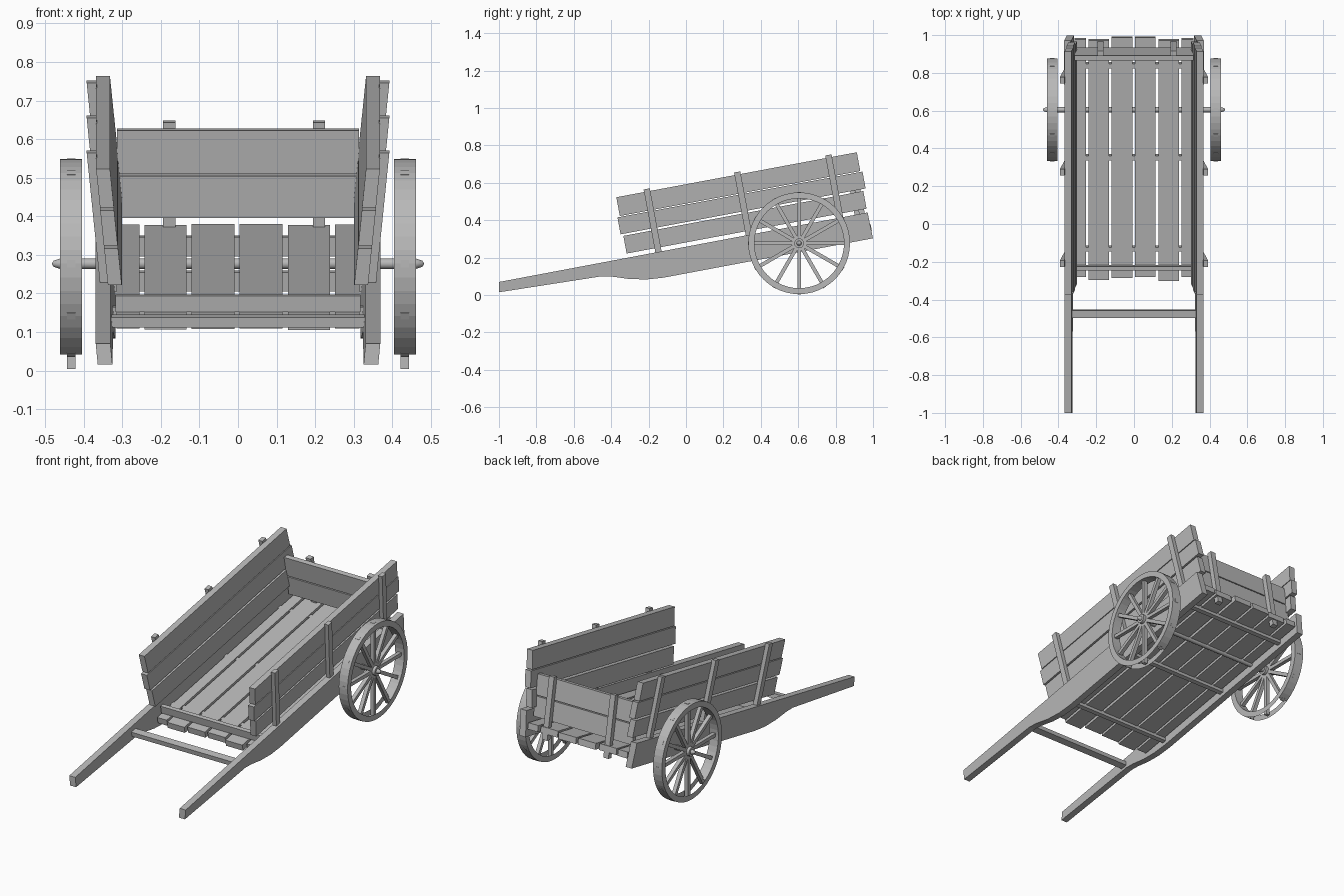
import bpy, bmesh, math
from mathutils import Matrix, Vector

cube = bpy.data.objects.get("Cube")
if cube:
    bpy.data.objects.remove(cube, do_unlink=True)

wood = bpy.data.materials.new("grey_wood")
wood.use_nodes = True
GREY = (0.48, 0.48, 0.48, 1)
wood.diffuse_color = GREY
wood.node_tree.nodes["Principled BSDF"].inputs["Base Color"].default_value = GREY

# The cart body is built level, then tipped onto its handles
TILT = Matrix.Translation((0, -1, 0.07)) @ Matrix.Rotation(math.atan(0.187), 4, 'X')
LEAN = 0.1  # outward lean of the sides
SIDES = (("left", 1), ("right", -1))


def finish(name, bm, matrix=Matrix()):
    bmesh.ops.recalc_face_normals(bm, faces=bm.faces)
    mesh = bpy.data.meshes.new(name)
    bm.to_mesh(mesh)
    bm.free()
    mesh.materials.append(wood)
    ob = bpy.data.objects.new(name, mesh)
    ob.matrix_world = matrix
    bpy.context.collection.objects.link(ob)
    return ob


def add_box(bm, x, y, z, turn=Matrix()):
    size = Matrix.Diagonal((x[1] - x[0], y[1] - y[0], z[1] - z[0], 1))
    mid = Matrix.Translation((sum(x) / 2, sum(y) / 2, sum(z) / 2))
    return bmesh.ops.create_cube(bm, size=1, matrix=turn @ mid @ size)["verts"]


def lean_and_side(bm, side):
    for v in bm.verts:
        v.co.x = side * (v.co.x + LEAN * v.co.z)


def body_box(name, x, y, z, side=0):
    bm = bmesh.new()
    add_box(bm, x, y, z)
    if side:
        lean_and_side(bm, side)
    return finish(name, bm, TILT)


# Shafts: handle at the front, deep beam under the bed
SHAFT = [(0, 0), (-0.01, -0.054), (0.546, -0.071), (0.6, -0.083), (0.69, -0.113),
         (0.78, -0.132), (0.87, -0.139), (2.008, -0.138), (2.006, 0.003)]
for label, side in SIDES:
    bm = bmesh.new()
    face = bm.faces.new([bm.verts.new((0.331, y, z)) for y, z in SHAFT])
    new = bmesh.ops.extrude_face_region(bm, geom=[face])["geom"]
    for v in new:
        if isinstance(v, bmesh.types.BMVert):
            v.co.x += 0.038
    lean_and_side(bm, side)
    finish(label + "_shaft", bm, TILT)

# Side boards and their upright stakes
BOARDS = [(0.699, 2.004, 0.024, 0.12), (0.686, 2.019, 0.131, 0.223),
          (0.700, 2.008, 0.228, 0.33)]
STAKES = (0.868, 1.36, 1.856)
for label, side in SIDES:
    for i, (y0, y1, z0, z1) in enumerate(BOARDS):
        body_box(f"{label}_side_board_{i + 1}", (0.299, 0.335), (y0, y1), (z0, z1), side)
    for i, y in enumerate(STAKES):
        body_box(f"{label}_side_stake_{i + 1}", (0.333, 0.358),
                 (y - 0.017, y + 0.017), (-0.02, 0.344), side)

# Floor slats and the joists under them
SLATS = [(-0.315, -0.255, 0.72, 2.0), (-0.242, -0.133, 0.705, 1.995),
         (-0.12, -0.009, 0.715, 2.01), (0.004, 0.115, 0.72, 2.01),
         (0.13, 0.238, 0.7, 1.995), (0.252, 0.315, 0.72, 2.0)]
for i, (x0, x1, y0, y1) in enumerate(SLATS):
    body_box(f"floor_slat_{i + 1}", (x0, x1), (y0, y1), (-0.095, -0.06))
for i, y in enumerate(STAKES):
    body_box(f"floor_joist_{i + 1}", (-0.325, 0.325), (y - 0.012, y + 0.012), (-0.115, -0.064))

# Front rail and handle crossbar
body_box("front_rail", (-0.318, 0.318), (0.763, 0.785), (-0.06, -0.017))
body_box("handle_crossbar", (-0.33, 0.33), (0.507, 0.546), (-0.053, -0.026))

# Tailgate
for i, (z0, z1) in enumerate([(-0.03, 0.08), (0.086, 0.2)]):
    body_box(f"tailgate_board_{i + 1}", (-0.314, 0.314), (1.935, 1.962), (z0, z1))
for label, x in (("right", -0.178), ("left", 0.21)):
    body_box(label + "_tailgate_stake", (x - 0.016, x + 0.016), (1.962, 1.99), (-0.13, 0.216))


def revolve(name, profile, steps, matrix, skip=lambda a, i: False):
    """Sweep (x, radius) points around the x axis; skip leaves strips open."""
    bm = bmesh.new()
    rings = []
    for k in range(steps):
        a = 2 * math.pi * k / steps
        rings.append([bm.verts.new((x, r * math.sin(a), -r * math.cos(a))) for x, r in profile])
    n = len(profile)
    for k in range(steps):
        a, b = rings[k], rings[(k + 1) % steps]
        for i in range(n):
            j = (i + 1) % n
            if not skip(2 * math.pi * (k + 0.5) / steps, i):
                bm.faces.new((a[i], a[j], b[j], b[i]))
    bmesh.ops.remove_doubles(bm, verts=bm.verts, dist=0.0001)
    return finish(name, bm, matrix)


# Wheels: rim with an open tread at the very bottom, spokes and hub
AXLE_Y, AXLE_Z, RADIUS = 0.605, 0.277, 0.272
RIM = [(-0.028, RADIUS), (0.028, RADIUS), (0.028, 0.24), (-0.028, 0.24)]


def open_tread(angle, strip):
    return strip in (0, 2) and math.cos(angle) > math.cos(math.radians(30))


for label, side in SIDES:
    place = Matrix.Translation((side * 0.433, AXLE_Y, AXLE_Z))
    revolve(label + "_wheel_rim", RIM, 48, place, open_tread)
    revolve(label + "_wheel_hub", [(-0.028, 0), (-0.028, 0.026), (0.028, 0.026), (0.028, 0)],
            16, place)
    bm = bmesh.new()
    for k in range(12):
        add_box(bm, (-0.011, 0.011), (-0.01, 0.01), (0.015, RADIUS + 0.001),
                Matrix.Rotation(k * math.pi / 6, 4, 'X'))
    finish(label + "_wheel_spokes", bm, place)

# Axle with tapered ends
half = [(0.483, 0.0), (0.478, 0.008), (0.46, 0.014), (0.4, 0.014)]
axle = [(-x, r) for x, r in half] + half[::-1]
ob = revolve("axle", axle, 12, Matrix.Translation((0, AXLE_Y, AXLE_Z)))
bpy.context.view_layer.objects.active = ob
ob.select_set(True)
bpy.ops.object.shade_smooth_by_angle(angle=math.radians(40))
